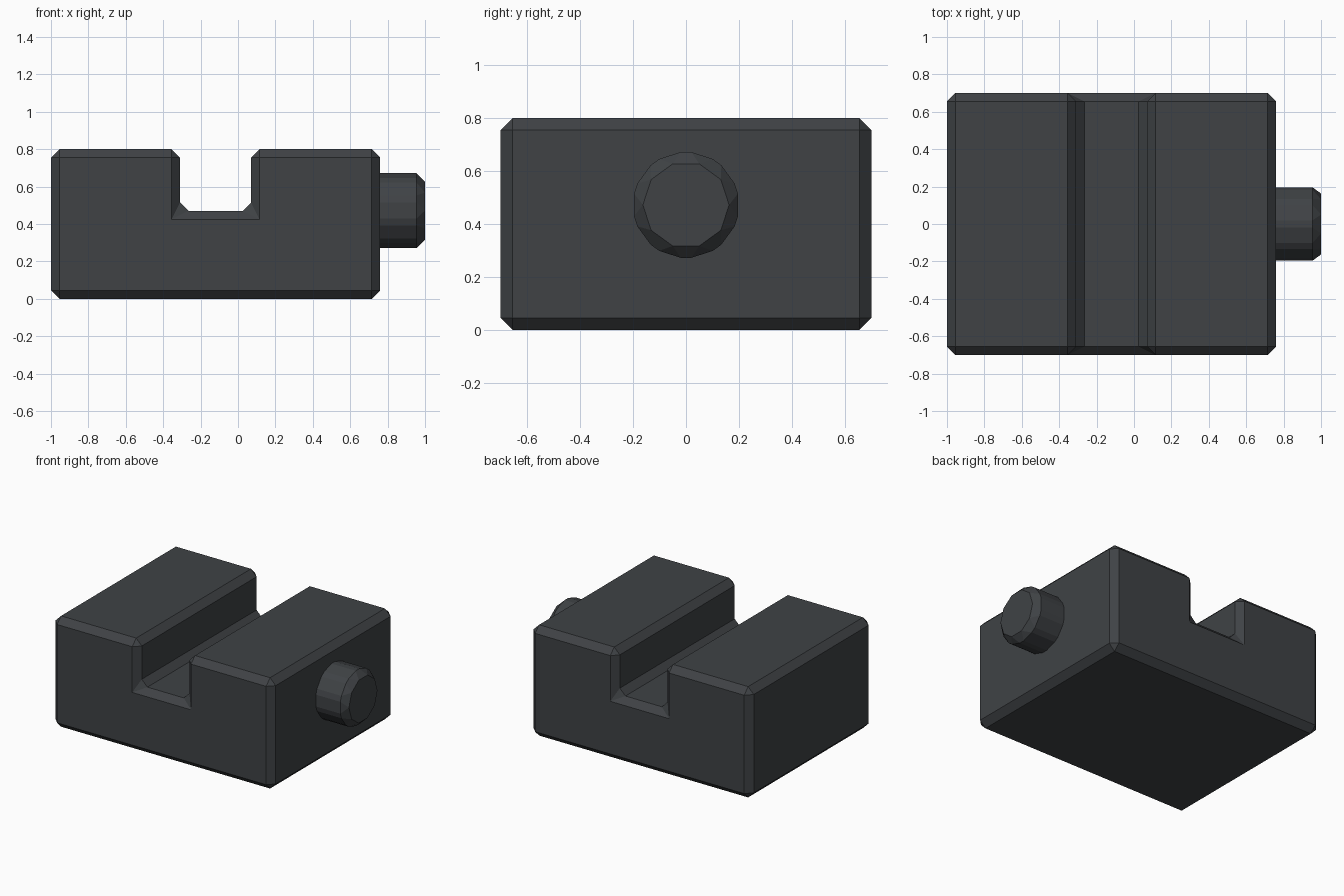
import bpy, bmesh
from math import cos, sin, pi
from mathutils import Vector

if "Cube" in bpy.data.objects:
    bpy.data.objects.remove(bpy.data.objects["Cube"])

dark = bpy.data.materials.new("dark_grey")
dark.diffuse_color = (0.05, 0.055, 0.06, 1)
dark.use_nodes = True
dark.node_tree.nodes["Principled BSDF"].inputs["Base Color"].default_value = dark.diffuse_color


def prism(name, profile, sweep, bevel=0.045):
    """Extrude a closed 3D profile along sweep and chamfer every edge."""
    bm = bmesh.new()
    face = bm.faces.new([bm.verts.new(p) for p in profile])
    ext = bmesh.ops.extrude_face_region(bm, geom=[face], use_keep_orig=True)
    moved = [g for g in ext["geom"] if isinstance(g, bmesh.types.BMVert)]
    bmesh.ops.translate(bm, verts=moved, vec=Vector(sweep))
    bmesh.ops.recalc_face_normals(bm, faces=bm.faces[:])
    mesh = bpy.data.meshes.new(name)
    bm.to_mesh(mesh)
    bm.free()
    mesh.materials.append(dark)
    obj = bpy.data.objects.new(name, mesh)
    bpy.context.collection.objects.link(obj)
    mod = obj.modifiers.new("chamfer", 'BEVEL')
    mod.width = bevel
    mod.segments = 1
    mod.limit_method = 'ANGLE'
    return obj


# Block with a slot running front to back
outline = [(-1, 0), (0.76, 0), (0.76, 0.8), (0.07, 0.8),
           (0.07, 0.47), (-0.31, 0.47), (-0.31, 0.8), (-1, 0.8)]
prism("slotted_block", [(x, -0.7, z) for x, z in outline], (0, 1.4, 0))

# Ten-sided peg on the right side, sunk into the block
radius, peg_z = 0.21, 0.472
ring = [(0.6, radius * cos(i * pi / 5), peg_z + radius * sin(i * pi / 5))
        for i in range(10)]
prism("side_peg", ring, (0.4, 0, 0))
